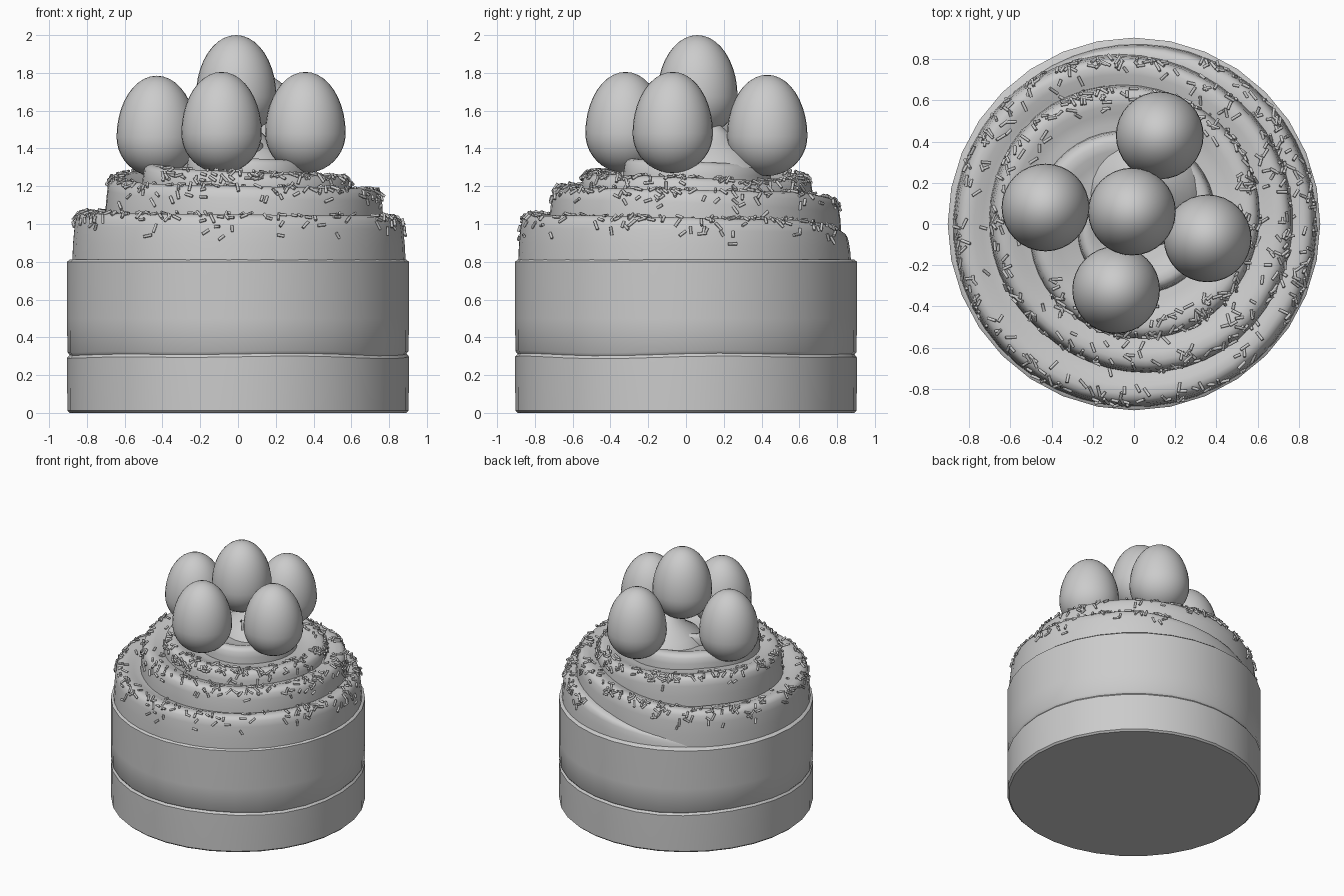
import bpy, bmesh, math, random
from mathutils import Vector, Matrix

random.seed(4)
if "Cube" in bpy.data.objects:
    bpy.data.objects.remove(bpy.data.objects["Cube"], do_unlink=True)

mat = bpy.data.materials.new("plain grey")
mat.use_nodes = True
GREY = (0.6, 0.6, 0.6, 1)
mat.diffuse_color = GREY
mat.node_tree.nodes["Principled BSDF"].inputs["Base Color"].default_value = GREY


def finish(bm, name, angle=40):
    me = bpy.data.meshes.new(name)
    bmesh.ops.recalc_face_normals(bm, faces=bm.faces)
    bm.to_mesh(me)
    bm.free()
    me.materials.append(mat)
    ob = bpy.data.objects.new(name, me)
    bpy.context.collection.objects.link(ob)
    bpy.ops.object.select_all(action='DESELECT')
    ob.select_set(True)
    bpy.context.view_layer.objects.active = ob
    bpy.ops.object.shade_smooth_by_angle(angle=math.radians(angle))
    return ob


def grid(bm, rows, close=False):
    """Skin consecutive rows of points with quads."""
    vs = [[bm.verts.new(p) for p in row] for row in rows]
    for a, b in zip(vs, vs[1:] + ([vs[0]] if close else [])):
        for j in range(len(a) - 1):
            bm.faces.new((a[j], a[j + 1], b[j + 1], b[j]))
    return vs


def lathe(name, profile, n=32, wave=0.0):
    bm = bmesh.new()
    rows = []
    for i in range(n):
        a = math.tau * i / n
        rows.append([(r * math.cos(a), r * math.sin(a),
                      z + wave * (0.1 < z < 0.5) * (math.sin(3 * a) + math.sin(5 * a + 1)))
                     for r, z in profile])
    vs = grid(bm, rows, True)
    bm.faces.new([v[0] for v in vs])
    bm.faces.new([v[-1] for v in vs])
    return finish(bm, name)


# Sponge: two stacked layers with an uneven seam
lathe("cake_base", [(0.89, 0), (0.903, 0.012), (0.905, 0.2), (0.905, 0.295), (0.892, 0.31),
                    (0.903, 0.325), (0.905, 0.5), (0.905, 0.8), (0.89, 0.812)], 32, 0.004)

# Frosting: one coil winding inward and upward; each entry is a quarter turn
RADII = [0.85, 0.87, 0.88, 0.875, 0.86, 0.78, 0.75, 0.68, 0.70, 0.64,
         0.58, 0.53, 0.48, 0.42, 0.36, 0.30, 0.24, 0.17, 0.10]
TOPS = [0.84, 1.02, 1.045, 1.055, 1.07, 1.17, 1.19, 1.21, 1.28, 1.23,
        1.26, 1.29, 1.35, 1.32, 1.34, 1.36, 1.39, 1.42, 1.45]
START = math.radians(140)
TURNS = (len(RADII) - 1) / 4


def sample(table, u):
    t = min(max(u * 4, 0), len(table) - 1.001)
    i = int(t)
    f = t - i
    f = f * f * (3 - 2 * f) * 0.5 + f * 0.5
    return table[i] * (1 - f) + table[i + 1] * f


def section(u):
    r, z = sample(RADII, u), sample(TOPS, u)
    rise = min(max((u - 1.1) / 0.3, 0), 1)
    low = 0.81 * (1 - rise) + (z - 0.22) * rise
    h = z - low
    k = min(1, r / 0.4)
    return [(r + 0.012 * k, low), (r + 0.008 * k, low + h * 0.35), (r, low + h * 0.7),
            (r - 0.008 * k, low + h * 0.88), (r - 0.025 * k, z - 0.008), (r - 0.05 * k, z),
            (r - 0.09 * k, z - 0.004), (r - 0.13 * k, z - 0.02), (r - 0.18 * k, z - 0.03),
            (r - 0.30 * k, z - 0.04)]


def coil_point(u, s):
    pts = section(u)
    i = min(int(s), len(pts) - 2)
    f = s - i
    r = pts[i][0] * (1 - f) + pts[i + 1][0] * f
    z = pts[i][1] * (1 - f) + pts[i + 1][1] * f
    a = START - math.tau * u
    return Vector((r * math.cos(a), r * math.sin(a), z))


bm = bmesh.new()
steps = int(TURNS * 48)
vs = grid(bm, [[coil_point(TURNS * i / steps, s) for s in range(10)] for i in range(steps + 1)])
bm.faces.new(vs[0])
finish(bm, "frosting_swirl", 60)

# Pulled peak where the piping ends
peak = lathe("frosting_peak", [(0.27, 1.30), (0.22, 1.37), (0.14, 1.42), (0.08, 1.48),
                               (0.03, 1.525), (0.004, 1.535)], 24)
peak.location = (0.05, 0.15, 0)

# Eggs: one in the middle, four around it
EGGS = [(-0.01, 0.06, 1.465), (-0.43, 0.08, 1.25), (0.125, 0.43, 1.255),
        (0.357, -0.07, 1.27), (-0.087, -0.32, 1.27)]
for n, (x, y, z) in enumerate(EGGS):
    bm = bmesh.new()
    bmesh.ops.create_uvsphere(bm, u_segments=32, v_segments=20, radius=1)
    for v in bm.verts:
        t = v.co.z
        v.co = Vector((v.co.x * 0.213, v.co.y * 0.213, t * (0.325 if t > 0 else 0.21)))
    egg = finish(bm, "egg_%d" % (n + 1), 60)
    egg.location = (x, y, z + 0.21)

# Sprinkles: little rods lying on the frosting
bm = bmesh.new()
for _ in range(640):
    u = 0.2 + 2.6 * random.random()
    s = random.triangular(0.8, 7.5, 3.6)
    p = coil_point(u, s)
    du = (coil_point(u + 0.01, s) - p).normalized()
    ds = (coil_point(u, s + 0.05) - p).normalized()
    normal = du.cross(ds).normalized()
    if normal.dot(Vector((p.x, p.y, 0.5))) < 0:
        normal.negate()
    a = random.uniform(0, math.tau)
    axis = (du * math.cos(a) + ds * math.sin(a) + normal * random.uniform(-0.3, 0.3)).normalized()
    rot = axis.to_track_quat('Z', 'Y').to_matrix().to_4x4()
    bmesh.ops.create_cone(bm, cap_ends=True, segments=6, radius1=0.008, radius2=0.008,
                          depth=random.uniform(0.03, 0.055),
                          matrix=Matrix.Translation(p + normal * 0.006) @ rot)
finish(bm, "sprinkles", 65)
